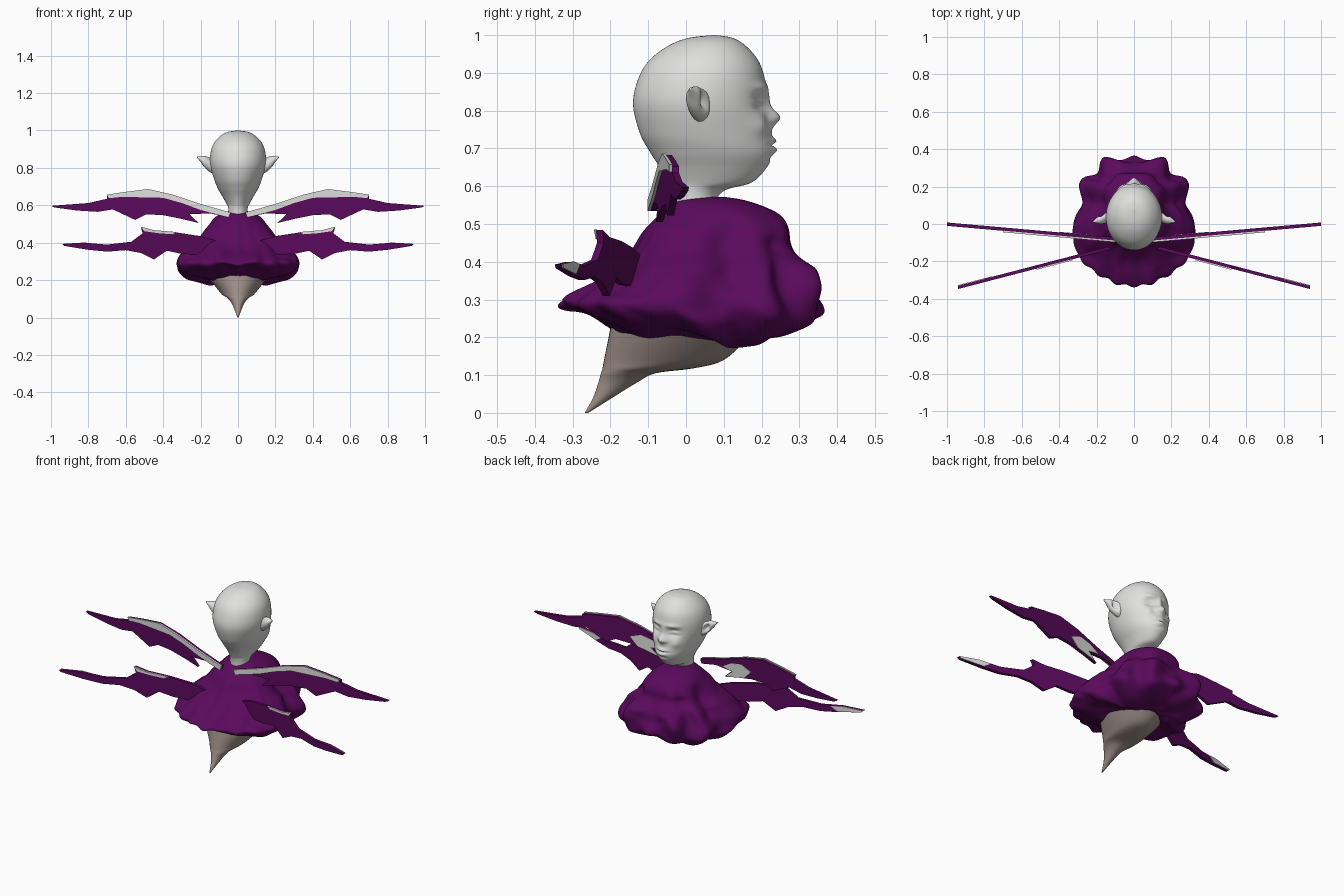
import bpy, bmesh, math
from mathutils import Vector, noise


def material(name, rgb):
    m = bpy.data.materials.new(name)
    m.diffuse_color = (*rgb, 1)
    return m


PALE = material("pale_grey", (0.74, 0.74, 0.73))
PURPLE = material("deep_purple", (0.105, 0.003, 0.11))
BEIGE = material("dusky_beige", (0.35, 0.28, 0.25))


def finish(name, bm, mat, smooth):
    bmesh.ops.recalc_face_normals(bm, faces=bm.faces)
    me = bpy.data.meshes.new(name)
    bm.to_mesh(me)
    bm.free()
    me.materials.append(mat)
    for p in me.polygons:
        p.use_smooth = smooth
    ob = bpy.data.objects.new(name, me)
    bpy.context.collection.objects.link(ob)
    return ob


def spline(rows, steps):
    """Catmull-Rom interpolation through the section rows."""
    pts = [rows[0]] + rows + [rows[-1]]
    out = []
    for i in range(1, len(pts) - 2):
        for k in range(steps):
            t = k / steps
            out.append([0.5 * (2 * b + (c - a) * t + (2 * a - 5 * b + 4 * c - d) * t * t
                               + (3 * b - a - 3 * c + d) * t ** 3)
                        for a, b, c, d in zip(*pts[i - 1:i + 3])])
    return out + [rows[-1]]


def loft(name, rows, mat, n=64, steps=5, deform=None):
    """Rows are (z, back y, front y, half width) oval sections."""
    bm = bmesh.new()
    rings = []
    for z, yb, yf, w in spline(rows, steps):
        ring = []
        for i in range(n):
            a = math.tau * i / n
            p = Vector((w * math.cos(a), (yb + yf) / 2 + (yf - yb) / 2 * math.sin(a), z))
            ring.append(bm.verts.new(deform(p, a) if deform else p))
        rings.append(ring)
    for r, s in zip(rings, rings[1:]):
        for i in range(n):
            j = (i + 1) % n
            bm.faces.new((r[i], r[j], s[j], s[i]))
    bm.faces.new(rings[0])
    bm.faces.new(rings[-1])
    return finish(name, bm, mat, True)


# Head: oval sections, with facial features pushed along y
FEATURES = [  # x, z, push, spread x, spread z (mirrored in x)
    (0, .782, .028, .018, .022), (0, .83, .008, .012, .035), (.022, .775, .010, .010, .010),
    (.055, .822, -.026, .030, .020), (.058, .822, .018, .026, .009), (.05, .862, .008, .035, .010),
    (0, .720, .010, .028, .010), (0, .709, -.008, .035, .005),
    (0, .696, .009, .024, .009), (0, .675, -.005, .030, .008), (.075, .76, .010, .022, .025)]


def face(p, a):
    q = p.copy()
    if p.y > 0.06:
        fade = min(1, (p.y - 0.06) / 0.07)
        for x, z, push, sx, sz in FEATURES:
            for s in ((1, -1) if x else (1,)):
                q.y += fade * push * math.exp(-((p.x - s * x) / sx) ** 2 - ((p.z - z) / sz) ** 2)
    return q


loft("head", [(1.0, .07, .08, .004), (.992, .005, .125, .055), (.97, -.05, .16, .095),
              (.93, -.10, .193, .13), (.88, -.128, .209, .147), (.815, -.14, .216, .148),
              (.74, -.122, .226, .128), (.69, -.095, .232, .108), (.65, -.07, .214, .085),
              (.61, -.05, .174, .063), (.59, -.043, .105, .053), (.56, -.04, .08, .05),
              (.5, -.04, .08, .05)], PALE, 112, 10, face)

# Pointed, cupped ears: lofted outward along x
for side, s in (("right", 1), ("left", -1)):
    def ear(p, a, s=s):
        y = p.y
        if y > 0.035:
            y -= 0.03 * math.exp(-((p.z - .168) / .016) ** 2 - (p.x / .02) ** 2)
        return Vector((s * p.z, y, .803 + (p.z - .13) * .62 + p.x))
    loft("ear_" + side, [(.11, .02, .055, .03), (.135, .012, .062, .036), (.155, .004, .068, .038),
                         (.18, .0, .052, .03), (.2, .004, .035, .015), (.22, .009, .014, .002)],
         PALE, 40, 6, ear)


# Body: lumpy cloud with lobes round the front and a ruffled hem at the back
LOBES = [(-90, 1.0), (-55, 1.0), (-34, 1.06), (-9, 1.02), (19, .86), (36, 1.06), (52, 1.0),
         (66, 1.13), (90, 1.03)]


def lobe(a):
    d = math.degrees(math.asin(max(-1, min(1, math.sin(a)))))
    for (a0, k0), (a1, k1) in zip(LOBES, LOBES[1:]):
        if d <= a1:
            t = (d - a0) / (a1 - a0)
            return k0 + (k1 - k0) * (1 - math.cos(math.pi * t)) / 2
    return LOBES[-1][1]


def cloud(p, a):
    low = max(0, min(1, (.54 - p.z) / .16))
    back = max(0, -math.sin(a))
    k = 1 + low * (lobe(a + .5 * (p.z - .3) * math.cos(a)) - 1)
    k += .022 * low * back * math.cos(20 * (a + math.pi / 2))
    v = Vector((abs(p.x), p.y, p.z))
    k += .15 * noise.noise(v * 9) * (.4 + .6 * low) * (1 - .7 * back)
    q = Vector((p.x * k, .02 + (p.y - .02) * k, p.z))
    q.z += .03 * low * noise.noise(v * 7 + Vector((5, 2, 1)))
    return q


loft("cloud_body", [(.572, .02, .10, .03), (.56, -.03, .165, .085), (.53, -.065, .235, .13),
                    (.48, -.11, .265, .17), (.43, -.145, .275, .20), (.38, -.20, .31, .265),
                    (.33, -.28, .33, .305), (.285, -.34, .335, .315), (.25, -.25, .32, .305),
                    (.215, -.175, .285, .255), (.188, -.05, .235, .17), (.18, .05, .17, .05)],
     PURPLE, 144, 6, cloud)

# Tail: belly narrowing to a rear point
loft("tail", [(.3, -.2, .2, .18), (.235, -.2, .19, .165), (.2, -.205, .165, .147),
              (.14, -.217, .10, .10), (.118, -.221, .02, .08), (.105, -.225, -.08, .058),
              (.08, -.232, -.13, .036), (.04, -.246, -.195, .018), (0, -.268, -.259, .003)],
     BEIGE, 56, 5)


# Wings: thin upright plates swept along y = a + b * x
def plate(name, pts, a, b, offset, thick, mat):
    for side, s in (("right", 1), ("left", -1)):
        bm = bmesh.new()
        f = bm.faces.new([bm.verts.new((s * x, a + b * x + offset, z)) for x, z in pts])
        ext = bmesh.ops.extrude_face_region(bm, geom=[f])
        bmesh.ops.translate(bm, vec=(0, thick, 0),
                            verts=[v for v in ext["geom"] if isinstance(v, bmesh.types.BMVert)])
        bmesh.ops.triangulate(bm, faces=[g for g in bm.faces if len(g.verts) > 4])
        finish(name + "_" + side, bm, mat, False)


UP, LOW = (-.09, .088), (-.095, -.26)
plate("upper_wing", [(.04, .56), (.2, .605), (.35, .655), (.48, .683), (.6, .668), (.7, .652),
                     (.7, .635), (.8, .612), (1, .597), (.98, .588), (.86, .572), (.75, .565),
                     (.67, .578), (.62, .555), (.55, .522), (.49, .552), (.4, .547), (.3, .527),
                     (.21, .505), (.26, .552), (.15, .557), (.05, .535)],
      *UP, -.008, .018, PURPLE)
plate("upper_wing_arm", [(.04, .562), (.2, .607), (.35, .657), (.48, .687), (.6, .672), (.7, .657),
                         (.69, .638), (.62, .645), (.53, .643), (.4, .64), (.3, .612), (.2, .575),
                         (.05, .535)], *UP, -.016, .009, PALE)
plate("upper_wing_patch", [(.22, .511), (.27, .553), (.2, .565), (.26, .60), (.33, .615), (.40, .59),
                           (.35, .54)], *UP, .009, .004, PALE)
plate("lower_wing", [(.08, .40), (.2, .435), (.33, .455), (.45, .465), (.52, .484), (.51, .45),
                     (.57, .405), (.7, .39), (.82, .40), (.94, .393), (.93, .383), (.8, .362),
                     (.7, .352), (.6, .36), (.52, .345), (.45, .31), (.38, .357), (.3, .34),
                     (.08, .33)], *LOW, -.008, .018, PURPLE)
plate("lower_wing_arm", [(.33, .457), (.45, .467), (.52, .486), (.5, .461), (.42, .45), (.35, .445)],
      *LOW, -.014, .007, PALE)
plate("lower_wing_tip", [(.76, .393), (.82, .401), (.94, .394), (.93, .383), (.8, .367)],
      *LOW, .009, .004, PALE)
